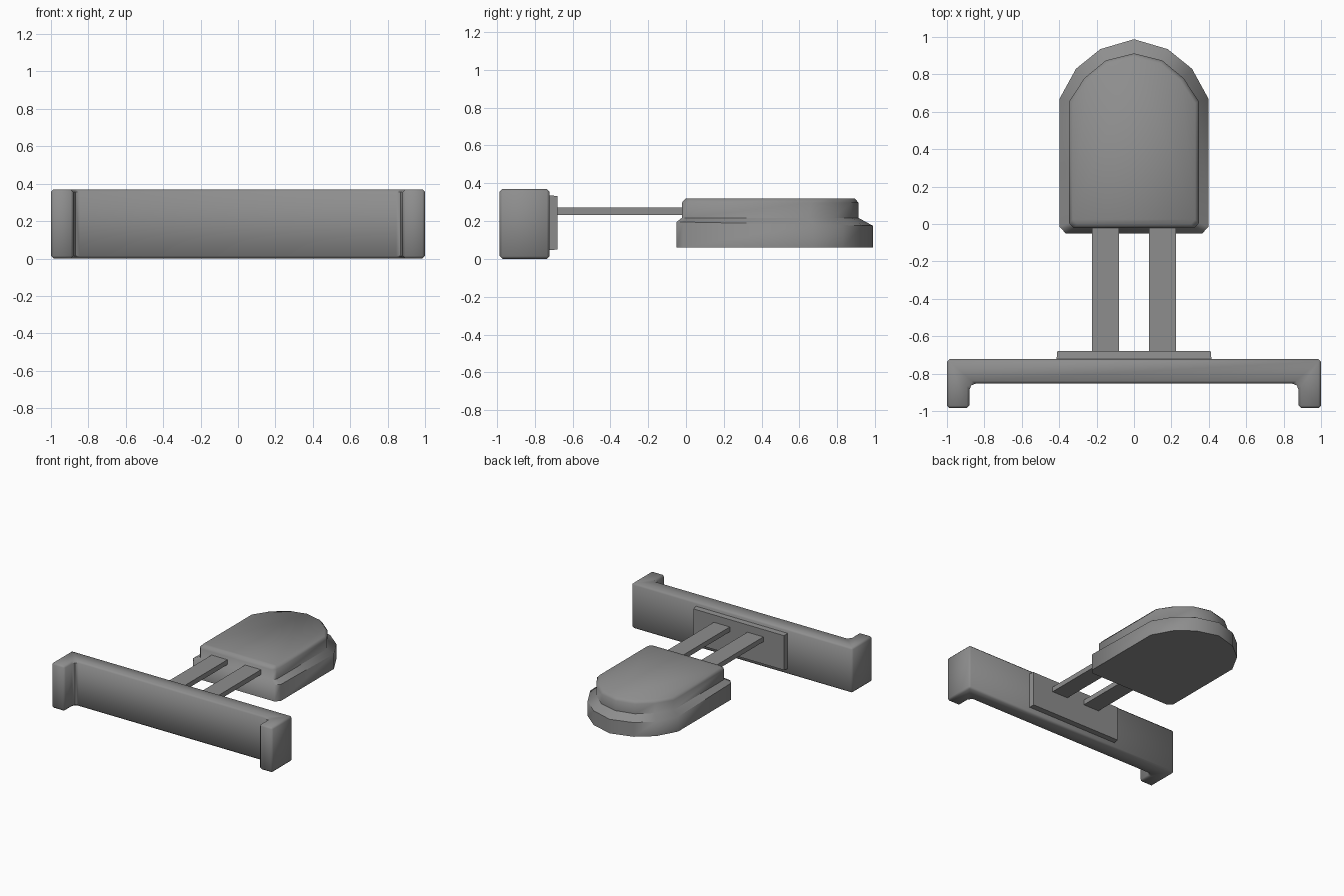
import bpy, bmesh, math

cube = bpy.data.objects.get("Cube")
if cube:
    bpy.data.objects.remove(cube, do_unlink=True)

grey = bpy.data.materials.new("mid grey")
grey.use_nodes = True
colour = (0.27, 0.27, 0.27, 1)
grey.diffuse_color = colour
grey.node_tree.nodes["Principled BSDF"].inputs["Base Color"].default_value = colour


def mirrored(half):
    """Close a right-hand half outline across x = 0."""
    return half + [(-x, y) for x, y in reversed(half) if x > 0]


def loft(name, rings, bevel=0, smooth=None):
    """Skin a stack of equal-length rings of 3D points and cap both ends."""
    bm = bmesh.new()
    loops = [[bm.verts.new(p) for p in ring] for ring in rings]
    n = len(loops[0])
    for low, high in zip(loops, loops[1:]):
        for i in range(n):
            j = (i + 1) % n
            bm.faces.new((low[i], low[j], high[j], high[i]))
    bm.faces.new(loops[0][::-1])
    bm.faces.new(loops[-1])
    bmesh.ops.recalc_face_normals(bm, faces=bm.faces)
    mesh = bpy.data.meshes.new(name)
    bm.to_mesh(mesh)
    bm.free()
    mesh.materials.append(grey)
    obj = bpy.data.objects.new(name, mesh)
    bpy.context.collection.objects.link(obj)
    bpy.ops.object.select_all(action='DESELECT')
    obj.select_set(True)
    bpy.context.view_layer.objects.active = obj
    if bevel:
        mod = obj.modifiers.new("soft edges", 'BEVEL')
        mod.width, mod.segments = bevel, 1
        mod.limit_method = 'ANGLE'
        bpy.ops.object.modifier_apply(modifier=mod.name)
    if smooth:
        bpy.ops.object.shade_smooth_by_angle(angle=math.radians(smooth))
    return obj


def box(name, x0, x1, y0, y1, z0, z1, taper=0):
    """Box along y whose far end is narrowed by taper."""
    def ring(y, t):
        return [(x0 + t, y, z0 + t), (x1 - t, y, z0 + t),
                (x1 - t, y, z1 - t), (x0 + t, y, z1 - t)]
    return loft(name, [ring(y0, 0), ring(y1, taper)])


# Wide front bar with forward-turned ends
bar = mirrored([(0.86, -0.853), (0.88, -0.873), (0.88, -0.985),
                (1.0, -0.985), (1.0, -0.722)])
loft("front_bar", [[(x, y, z) for x, y in bar] for z in (0, 0.37)],
     bevel=0.022, smooth=50)

# Mounting plate and two flat arms
box("mounting_plate", -0.415, 0.415, -0.73, -0.68, 0.045, 0.337, 0.005)
for side, x in (("left", 0.152), ("right", -0.152)):
    box(side + "_arm", x - 0.072, x + 0.072, -0.70, 0.05, 0.232, 0.272)

# Rounded body: wide base stepping in to a narrower cushion
base = mirrored([(0.365, -0.05), (0.398, -0.015), (0.398, 0.67),
                 (0.31, 0.83), (0.18, 0.935), (0, 0.988)])
top = mirrored([(0.322, -0.022), (0.347, 0.005), (0.347, 0.655),
                (0.265, 0.78), (0.15, 0.875), (0, 0.912)])


def ring(outline, z, inset=0, drop=0):
    return [(x * (1 - inset / 0.35), 0.45 + (y - 0.45) * (1 - inset / 0.46),
             z - drop * max(0, y)) for x, y in outline]


loft("body", [ring(base, 0.06), ring(base, 0.195, 0, 0.02),
              ring(top, 0.217), ring(top, 0.297), ring(top, 0.32, 0.02)],
     smooth=58)
